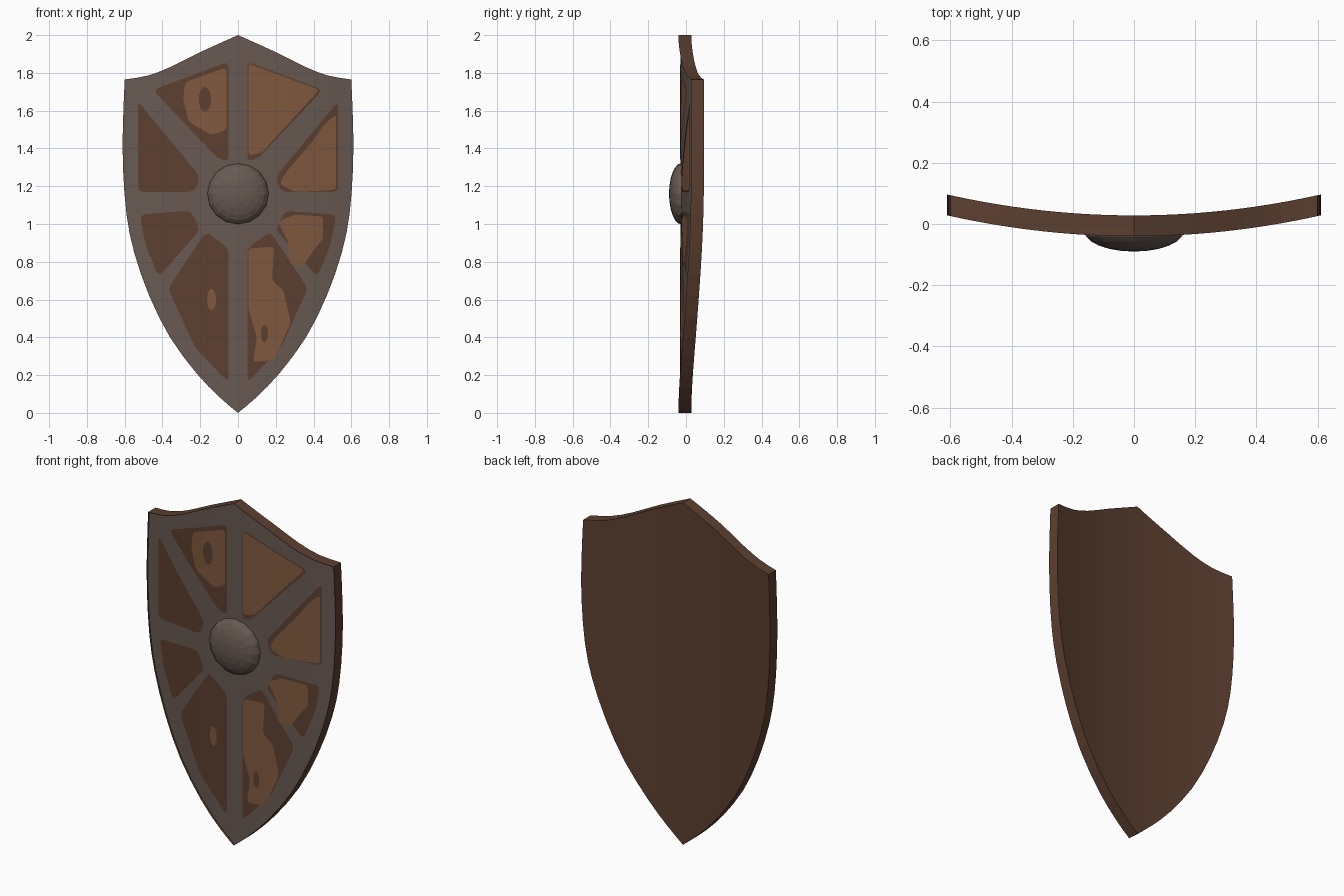
import bpy, bmesh, math
from mathutils import Vector

cube = bpy.data.objects.get("Cube")
if cube:
    bpy.data.objects.remove(cube, do_unlink=True)


def material(name, colour):
    mat = bpy.data.materials.new(name)
    mat.use_nodes = True
    mat.diffuse_color = (*colour, 1)
    mat.node_tree.nodes["Principled BSDF"].inputs["Base Color"].default_value = (*colour, 1)
    return mat


METAL = material("weathered metal", (.14, .1, .084))
DARK = material("dark wood", (.108, .05, .03))
LIGHT = material("worn wood", (.22, .1, .05))

THICK = .056
BOSS_Z = 1.16
BOSS_R = .162


def front(x):
    """Depth of the bowed front surface."""
    return -.028 + .066 * (x / .6) ** 2


def finish(bm, name, *mats):
    mesh = bpy.data.meshes.new(name)
    bm.to_mesh(mesh)
    bm.free()
    for mat in mats:
        mesh.materials.append(mat)
    obj = bpy.data.objects.new(name, mesh)
    bpy.context.collection.objects.link(obj)
    return obj


def bow(bm, lift=0):
    """Slice a flat sheet into columns and bend it to the front surface."""
    for i in range(-12, 13):
        bmesh.ops.bisect_plane(bm, geom=bm.verts[:] + bm.edges[:] + bm.faces[:], dist=1e-5,
                               plane_co=(i * .05, 0, 0), plane_no=(1, 0, 0))
    for v in bm.verts:
        v.co.y += front(v.co.x) - lift


def refine(points):
    """Add a smooth midpoint to every span of an open curve."""
    p = [Vector(q) for q in points]
    p = [2 * p[0] - p[1]] + p + [2 * p[-1] - p[-2]]
    out = []
    for a, b, c, d in zip(p, p[1:], p[2:], p[3:]):
        out += [b, (9 * (b + c) - a - d) / 16]
    return out + [p[-2]]


def rounded(points, size):
    """Round each corner of a closed outline."""
    p = [Vector(q) for q in points]
    out = []
    for i, b in enumerate(p):
        a, c = p[i - 1], p[(i + 1) % len(p)]
        s = b + (a - b).normalized() * min(size, .4 * (a - b).length)
        e = b + (c - b).normalized() * min(size, .4 * (c - b).length)
        out += [s, (s + 2 * b + e) / 4, e]
    return out


def plate(name, points, mat, lift, size=.03):
    """Thin painted patch following the front surface."""
    bm = bmesh.new()
    face = bm.faces.new([bm.verts.new((p.x, 0, p.y)) for p in rounded(points, size)])
    face.normal_update()
    if face.normal.y > 0:
        face.normal_flip()
    bmesh.ops.triangulate(bm, faces=[face])
    bow(bm, lift)
    return finish(bm, name, mat)


def blob(name, x, z, rx, rz, mat, lift):
    ring = [(x + rx * math.cos(k * math.pi / 4), z + rz * math.sin(k * math.pi / 4)) for k in range(8)]
    return plate(name, ring, mat, lift)


# Shield board: outline, forward-turned rim, bowed columns, thickness
top_edge = refine([(0, 2), (.2, 1.91), (.36, 1.83), (.48, 1.785), (.6, 1.765)])
side_edge = refine([(.6, 1.765), (.61, 1.5), (.608, 1.28), (.59, 1.05), (.55, .85),
                    (.47, .62), (.36, .4), (.22, .21), (.1, .085), (0, 0)])
half = top_edge + side_edge[1:]
outline = half + [Vector((-p.x, p.y)) for p in half[-2:0:-1]]
bm = bmesh.new()
rim = [bm.verts.new((p.x, 0, p.y)) for p in outline]
sheet = bm.faces.new(rim)
bmesh.ops.inset_region(bm, faces=[sheet], thickness=.04, use_even_offset=True, use_boundary=True)
for e in bm.edges:
    if e.is_boundary:
        for v in e.verts:
            v.co.y = -.012
bow(bm)
ext = bmesh.ops.extrude_face_region(bm, geom=bm.faces[:])
bmesh.ops.translate(bm, vec=(0, THICK, 0), verts=[g for g in ext["geom"] if isinstance(g, bmesh.types.BMVert)])
bmesh.ops.recalc_face_normals(bm, faces=bm.faces[:])
for f in bm.faces:
    f.material_index = 0 if f.normal.y < -.5 else 1
board = finish(bm, "shield_board", METAL, DARK)

# Round opening behind the boss
bm = bmesh.new()
bmesh.ops.create_cone(bm, cap_ends=True, segments=16, radius1=.155, radius2=.155, depth=.5)
for v in bm.verts:
    v.co = (v.co.x, v.co.z, v.co.y + BOSS_Z)
bmesh.ops.recalc_face_normals(bm, faces=bm.faces[:])
cutter = finish(bm, "boss_cutter")
cutter.hide_render = True
cut = board.modifiers.new("boss_opening", "BOOLEAN")
cut.operation = "DIFFERENCE"
cut.solver = "EXACT"
cut.object = cutter
bpy.context.view_layer.objects.active = board
bpy.ops.object.modifier_apply(modifier=cut.name)
bpy.data.objects.remove(cutter, do_unlink=True)

# Hollow domed boss: outer and inner shell, turned round the y axis
angles = [math.radians(15 * k) for k in range(7)]
outer = [(BOSS_R * math.cos(a), -.024 - .066 * math.sin(a)) for a in reversed(angles)]
inner = [(.157 * math.cos(a), .026 - .062 * math.sin(a)) for a in angles]
bm = bmesh.new()
profile = [bm.verts.new((r, y, BOSS_Z)) for r, y in outer + inner]
edges = [bm.edges.new(pair) for pair in zip(profile, profile[1:])]
bmesh.ops.spin(bm, geom=profile + edges, cent=(0, 0, BOSS_Z), axis=(0, 1, 0),
               angle=math.tau, steps=16, use_merge=False)
bmesh.ops.remove_doubles(bm, verts=bm.verts[:], dist=1e-4)
bmesh.ops.recalc_face_normals(bm, faces=bm.faces[:])
for f in bm.faces:
    f.material_index = 1 if f.normal.y > .05 else 0
finish(bm, "boss", METAL, DARK)

# Wooden panels between the metal bands, mirrored left and right
panels = {
    "upper_inner": [(.05, 1.86), (.45, 1.71), (.11, 1.35), (.05, 1.33)],
    "upper_outer": [(.53, 1.65), (.2, 1.25), (.23, 1.17), (.53, 1.17)],
    "lower_outer": [(.52, 1.05), (.25, 1.07), (.2, .97), (.42, .72), (.49, .89)],
    "lower_inner": [(.17, .96), (.05, .87), (.05, .16), (.23, .35), (.37, .66)],
}
for name, points in panels.items():
    for side, s in (("left", 1), ("right", -1)):
        plate(f"{name}_panel_{side}", [(s * x, z) for x, z in points], DARK, .003)

# Worn patches of lighter wood
worn = {
    "upper_inner_left": [(.055, 1.85), (.43, 1.71), (.2, 1.46), (.13, 1.38), (.055, 1.36)],
    "upper_outer_left": [(.52, 1.58), (.46, 1.53), (.38, 1.42), (.25, 1.27), (.22, 1.21), (.3, 1.17), (.52, 1.18)],
    "lower_outer_left": [(.21, 1.01), (.3, 1.05), (.45, 1.04), (.45, .92), (.4, .86),
                         (.34, .77), (.27, .79), (.27, .9)],
    "lower_inner_left": [(.055, .87), (.19, .88), (.18, .7), (.24, .65), (.28, .48),
                         (.19, .28), (.08, .27), (.1, .4), (.055, .55)],
    "upper_inner_right": [(-.28, 1.75), (-.06, 1.83), (-.06, 1.5), (-.14, 1.47), (-.26, 1.54), (-.29, 1.66)],
}
for name, points in worn.items():
    plate(f"{name}_worn_patch", points, LIGHT, .005, .02)
blob("lower_inner_right_worn_spot", -.14, .6, .025, .06, LIGHT, .005)
blob("upper_inner_right_dark_spot", -.175, 1.66, .035, .07, DARK, .007)
blob("lower_inner_left_dark_spot", .14, .42, .02, .05, DARK, .007)
